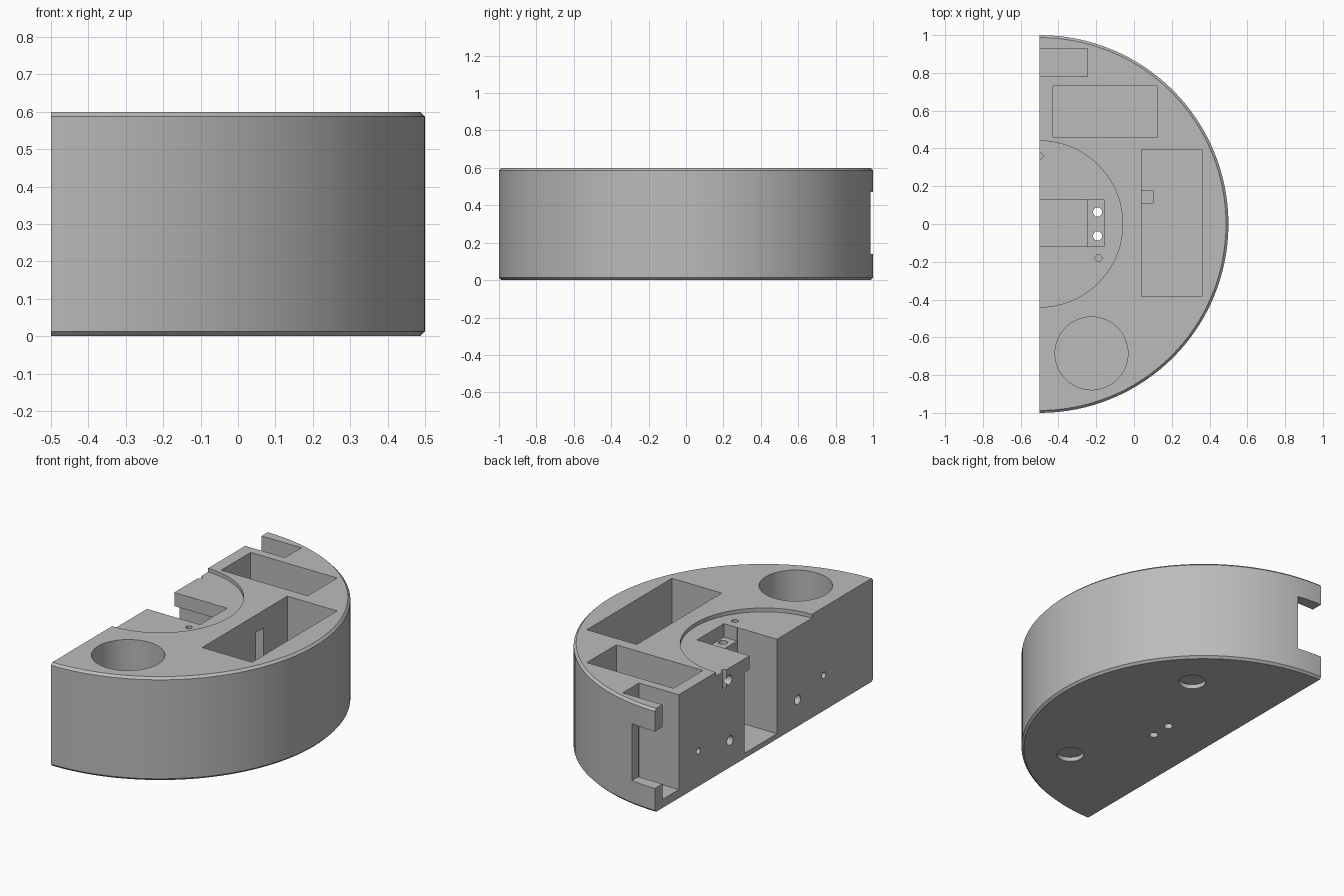
import bpy
import bmesh
import math
from mathutils import Matrix, Vector

old = bpy.data.objects.get("Cube")
if old:
    bpy.data.objects.remove(old, do_unlink=True)

FLAT, HEIGHT, FLOOR = -0.5, 0.6, 0.05   # flat face x, body height, pocket floor
OVER = 0.05                             # cutter overshoot

grey = bpy.data.materials.new("plain_grey")
grey.use_nodes = True
grey.diffuse_color = (0.5, 0.5, 0.5, 1)
grey.node_tree.nodes["Principled BSDF"].inputs["Base Color"].default_value = (0.5, 0.5, 0.5, 1)


def to_object(bm, name):
    mesh = bpy.data.meshes.new(name)
    bmesh.ops.recalc_face_normals(bm, faces=bm.faces)
    bm.to_mesh(mesh)
    bm.free()
    mesh.materials.append(grey)
    obj = bpy.data.objects.new(name, mesh)
    bpy.context.collection.objects.link(obj)
    return obj


# Half-round body with chamfered rims
bm = bmesh.new()
bmesh.ops.create_cone(bm, cap_ends=True, segments=128, radius1=1, radius2=1, depth=HEIGHT,
                      matrix=Matrix.Translation((FLAT, 0, HEIGHT / 2)))
rims = [e for e in bm.edges if abs(e.verts[0].co.z - e.verts[1].co.z) < 0.001]
bmesh.ops.bevel(bm, geom=rims, offset=0.013, segments=1, affect='EDGES')
cut = bmesh.ops.bisect_plane(bm, geom=bm.verts[:] + bm.edges[:] + bm.faces[:],
                             plane_co=(FLAT, 0, 0), plane_no=(-1, 0, 0), clear_outer=True)
rim = [g for g in cut["geom_cut"] if isinstance(g, bmesh.types.BMEdge)]
bmesh.ops.contextual_create(bm, geom=rim)
body = to_object(bm, "half_round_body")


def carve(bm):
    """Subtract a cutter from the body, then discard it."""
    cutter = to_object(bm, "cutter")
    cutter.hide_render = True
    mod = body.modifiers.new("carve", 'BOOLEAN')
    mod.operation = 'DIFFERENCE'
    mod.solver = 'EXACT'
    mod.object = cutter
    bpy.context.view_layer.objects.active = body
    bpy.ops.object.modifier_apply(modifier=mod.name)
    bpy.data.objects.remove(cutter, do_unlink=True)


def carve_box(x, y, z):
    bm = bmesh.new()
    bmesh.ops.create_cube(bm, size=1)
    size = Vector((x[1] - x[0], y[1] - y[0], z[1] - z[0]))
    mid = Vector((x[0] + x[1], y[0] + y[1], z[0] + z[1])) / 2
    bmesh.ops.scale(bm, vec=size, verts=bm.verts)
    bmesh.ops.translate(bm, vec=mid, verts=bm.verts)
    carve(bm)


def carve_round(x, y, r, z0, z1, segments=32):
    bm = bmesh.new()
    bmesh.ops.create_cone(bm, cap_ends=True, segments=segments, radius1=r, radius2=r, depth=z1 - z0,
                          matrix=Matrix.Translation((x, y, (z0 + z1) / 2)))
    carve(bm)


def carve_side_hole(y, z, r, depth):
    turn = Matrix.Rotation(math.pi / 2, 4, 'Y')
    bm = bmesh.new()
    bmesh.ops.create_cone(bm, cap_ends=True, segments=24, radius1=r, radius2=r, depth=depth * 2,
                          matrix=Matrix.Translation((FLAT, y, z)) @ turn)
    carve(bm)


TOP = HEIGHT + OVER
OUT = FLAT - OVER

# Shallow round recess in the top
carve_round(FLAT, 0, 0.44, HEIGHT - 0.022, TOP, 96)

# Deep pockets
carve_box((-0.43, 0.125), (0.46, 0.73), (FLOOR, TOP))
carve_box((0.04, 0.36), (-0.385, 0.395), (FLOOR, TOP))
carve_round(-0.225, -0.685, 0.193, FLOOR, TOP, 64)

# End slot with a window through the curved wall
carve_box((OUT, -0.245), (0.78, 0.93), (FLOOR, TOP))
carve_box((OUT, -0.345), (0.9, 1.1), (0.14, 0.47))

# Centre cavity, its ledge and the wire channel
carve_box((OUT, -0.245), (-0.12, 0.13), (0.03, TOP))
carve_box((-0.3, -0.16), (-0.119, 0.129), (0.5, TOP))
carve_box((OUT, 0.1), (0.11, 0.178), (0.031, 0.499))

# Through holes in the ledge, blind sockets underneath
for side in (-1, 1):
    carve_round(-0.193, side * 0.063, 0.024, -OVER, TOP)
    carve_round(0.02, side * 0.52, 0.074, -OVER, 0.025, 48)

# Screw holes around the recess
for angle in (90, -30):
    a = math.radians(angle)
    carve_round(FLAT + 0.36 * math.cos(a), 0.36 * math.sin(a), 0.018, 0.475, TOP)

# Joining holes in the flat face
for y, z, r in ((0.32, 0.51, 0.027), (0.31, 0.155, 0.027), (-0.31, 0.155, 0.027),
                (0.6, 0.205, 0.018), (-0.55, 0.205, 0.018)):
    carve_side_hole(y, z, r, 0.1)

# Smooth round walls, keep edges sharp
bpy.ops.object.select_all(action='DESELECT')
body.select_set(True)
bpy.context.view_layer.objects.active = body
bpy.ops.object.shade_smooth_by_angle(angle=math.radians(20))
